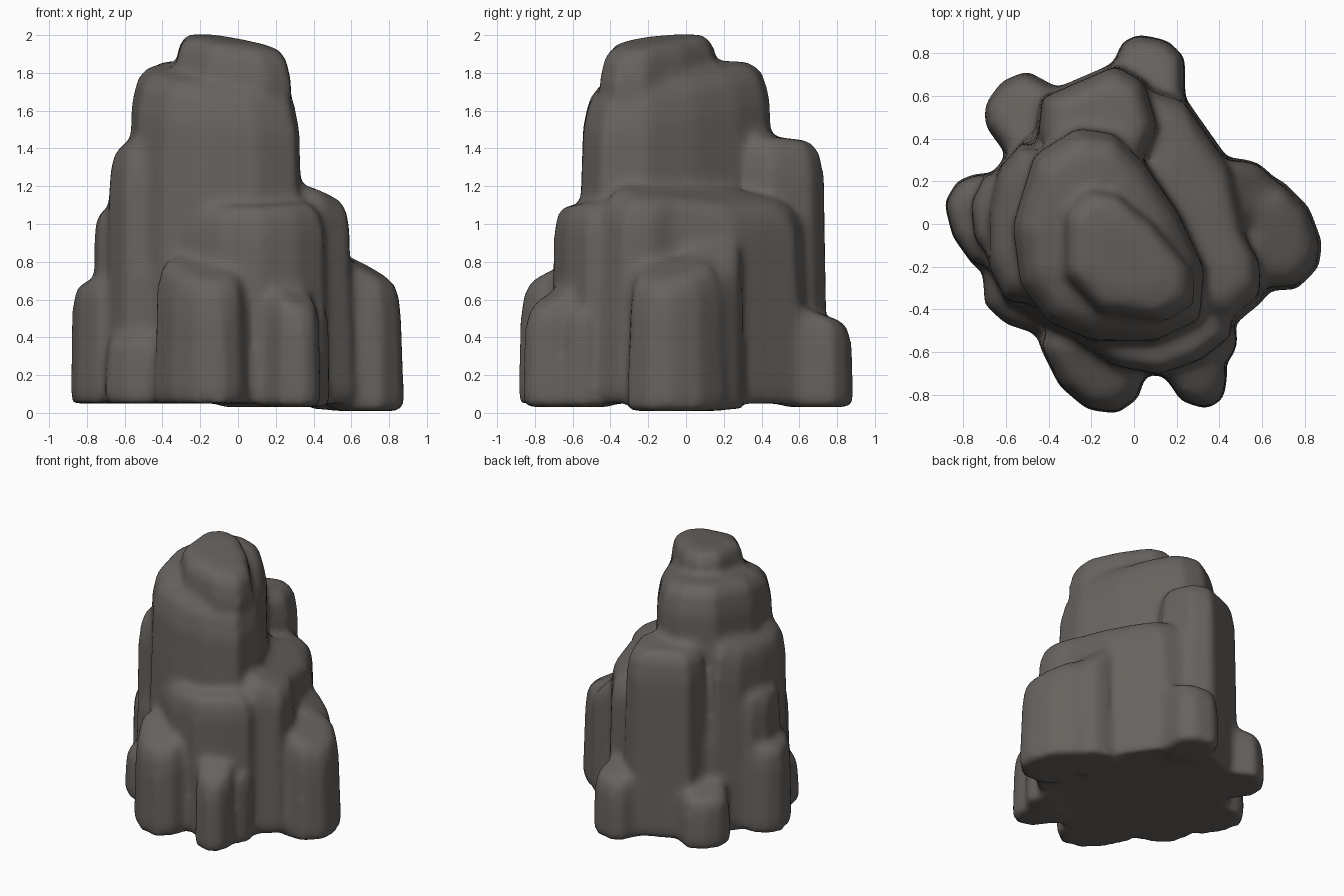
import bpy, bmesh

if "Cube" in bpy.data.objects:
    bpy.data.objects.remove(bpy.data.objects["Cube"])

stone = bpy.data.materials.new("dark grey stone")
stone.diffuse_color = (0.135, 0.123, 0.113, 1)
stone.use_nodes = True
stone.node_tree.nodes["Principled BSDF"].inputs["Base Color"].default_value = stone.diffuse_color

bm = bmesh.new()


def column(outline, top, taper=0.95, base=0.05, soft=0.22, crown=0.55, tilt=(0, 0)):
    """Closed rounded pillar: outline is its footprint, tilt slopes the top in x and y."""
    cx = sum(p[0] for p in outline) / len(outline)
    cy = sum(p[1] for p in outline) / len(outline)
    levels = [(base, 0.96), (base + 0.07, 1.0), (top - soft, taper),
              (top - soft * 0.4, taper * 0.93), (top - soft * 0.1, taper * 0.8), (top, taper * crown)]
    rings = []
    for i, (z, s) in enumerate(levels):
        ring = []
        for x, y in outline:
            dx, dy = (x - cx) * s, (y - cy) * s
            lean = (tilt[0] * dx + tilt[1] * dy) if i > 1 else 0
            ring.append(bm.verts.new((cx + dx, cy + dy, z + lean)))
        rings.append(ring)
    n = len(outline)
    for a, b in zip(rings, rings[1:]):
        for i in range(n):
            j = (i + 1) % n
            bm.faces.new((a[i], a[j], b[j], b[i]))
    bm.faces.new(rings[0][::-1])
    bm.faces.new(rings[-1])


# broad body
column([(-.68, -.22), (-.58, -.4), (-.4, -.5), (.1, -.62), (.42, -.5), (.54, -.2), (.46, .28),
        (.22, .6), (0, .7), (-.4, .58), (-.6, .28)], .95, taper=.95)
# main tower, its top falling to the front right, and the boulder on it
column([(-.61, 0), (-.57, -.3), (-.42, -.5), (-.2, -.59), (.12, -.59), (.35, -.48), (.37, -.22),
        (.24, .06), (.07, .31), (-.09, .47), (-.28, .5), (-.5, .36)], 1.81, taper=.91, soft=.23,
       crown=.6, tilt=(-.1, .14))
column([(-.33, .06), (-.33, -.24), (-.16, -.42), (.14, -.46), (.28, -.38), (.28, -.22),
        (.1, 0), (-.08, .15), (-.22, .17)], 1.98, taper=1.0, base=1.6, soft=.18, crown=.5,
       tilt=(-.12, .08))
# left shoulder
column([(-.69, .05), (-.69, -.2), (-.6, -.38), (-.4, -.4), (-.3, .3), (-.52, .4), (-.64, .27)],
       1.46, taper=.95, soft=.24, tilt=(.7, 0))
# tall back lump
column([(-.45, .6), (-.08, .76), (.06, .68), (.13, .45), (.02, .2), (-.3, .2), (-.47, .4)],
       1.46, taper=.93, soft=.2, crown=.65, tilt=(0, -.1))
# right shoulder
column([(.08, .66), (.22, .62), (.46, .28), (.54, -.08), (.61, -.2), (.61, -.36), (.46, -.48),
        (.1, -.4), (0, .3)], 1.16, taper=.92, soft=.15, tilt=(-.35, -.18))
# front shelf
column([(-.28, -.55), (-.1, -.67), (.12, -.71), (.32, -.64), (.47, -.52), (.45, -.3), (-.2, -.3)],
       1.11, taper=.96, soft=.15, crown=.75, tilt=(0, .15))
# front buttresses
column([(-.45, -.56), (-.35, -.76), (-.22, -.87), (-.08, -.89), (.02, -.82), (.07, -.66),
        (0, -.45), (-.36, -.42)], .77, taper=.95, soft=.18, crown=.6, tilt=(0, .5))
column([(.12, -.68), (.22, -.83), (.34, -.87), (.42, -.82), (.44, -.7), (.38, -.5), (.16, -.5)],
       .63, taper=.95, soft=.14, base=.03, tilt=(-.3, .5))
column([(.36, -.64), (.46, -.63), (.49, -.54), (.44, -.4), (.3, -.4)], .55, base=.03, soft=.15)
# right buttress with the sloping apron behind it
column([(.5, -.24), (.6, -.31), (.76, -.31), (.87, -.2), (.88, -.08), (.82, .08), (.7, .2),
        (.48, .2)], .76, taper=.92, base=.01, soft=.18, tilt=(-.5, .1))
column([(.38, .29), (.48, .31), (.58, .29), (.7, .18), (.72, 0), (.38, -.05)], .85, base=.02,
       soft=.12, taper=.92, tilt=(-1, -.2))
# left buttress and its taller inner step
column([(-.89, .1), (-.85, -.06), (-.75, -.2), (-.6, -.2), (-.58, .2), (-.74, .24), (-.83, .2)],
       .71, taper=.95, soft=.15, tilt=(.3, 0))
column([(-.77, .1), (-.75, -.08), (-.66, -.18), (-.5, -.1), (-.5, .2), (-.7, .24)], 1.1, soft=.14,
       tilt=(.4, 0))
# front left foot
column([(-.71, -.22), (-.7, -.38), (-.6, -.47), (-.44, -.52), (-.36, -.3), (-.5, -.2)], .44,
       soft=.14, tilt=(.3, .3))
# back left knob and back knob
column([(-.7, .56), (-.7, .46), (-.58, .3), (-.4, .4), (-.36, .64), (-.5, .72), (-.62, .67)],
       .44, soft=.16, tilt=(.2, -.2))
column([(-.1, .74), (-.06, .85), (.02, .89), (.16, .86), (.24, .78), (.24, .6), (.1, .5), (-.08, .6)],
       .52, taper=.96, soft=.16, base=.03, tilt=(0, -.35))

bmesh.ops.recalc_face_normals(bm, faces=bm.faces[:])
mesh = bpy.data.meshes.new("rock")
bm.to_mesh(mesh)
bm.free()
rock = bpy.data.objects.new("rock", mesh)
bpy.context.collection.objects.link(rock)
mesh.materials.append(stone)

# weld all pillars into one worn stone
remesh = rock.modifiers.new("weld", 'REMESH')
remesh.mode = 'VOXEL'
remesh.voxel_size = 0.025
remesh.use_smooth_shade = True
wear = rock.modifiers.new("wear", 'SMOOTH')
wear.factor = 0.5
wear.iterations = 10
